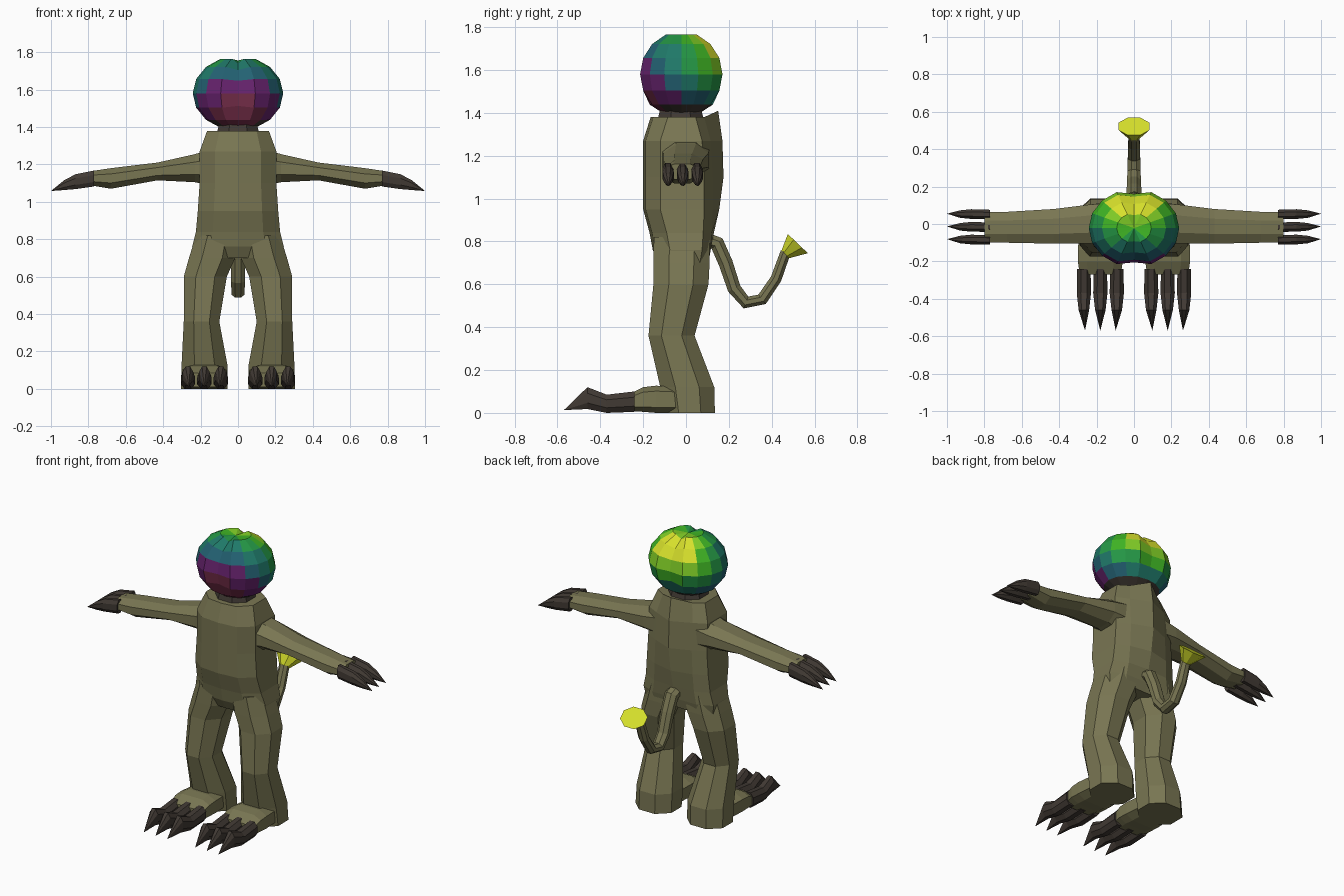
import bpy, bmesh, math
from mathutils import Vector

if "Cube" in bpy.data.objects:
    bpy.data.objects.remove(bpy.data.objects["Cube"], do_unlink=True)


def material(name, r, g, b):
    m = bpy.data.materials.new(name)
    m.use_nodes = True
    m.diffuse_color = (r, g, b, 1)
    m.node_tree.nodes["Principled BSDF"].inputs["Base Color"].default_value = (r, g, b, 1)
    return m


olive = material("olive hide", .19, .18, .085)
dark = material("dark claw", .053, .042, .034)
yellow = material("yellow", .68, .75, .025)
maroon = material("maroon", .2, .03, .075)
purple = material("purple", .13, .016, .15)
blue = material("deep blue", .017, .12, .17)
teal = material("teal", .014, .19, .14)
green = material("green", .018, .31, .06)
lime = material("lime", .05, .46, .018)
chartreuse = material("chartreuse", .22, .62, .02)


def finish(name, bm, *mats):
    bmesh.ops.recalc_face_normals(bm, faces=bm.faces)
    mesh = bpy.data.meshes.new(name)
    bm.to_mesh(mesh)
    bm.free()
    for m in mats:
        mesh.materials.append(m)
    obj = bpy.data.objects.new(name, mesh)
    bpy.context.collection.objects.link(obj)
    return obj


def loft(name, rings, mat, tip=None):
    """Skin a row of rings, closing the ends with a cap or a point."""
    bm = bmesh.new()
    loops = [[bm.verts.new(p) for p in ring] for ring in rings]
    n = len(rings[0])
    for a, b in zip(loops, loops[1:]):
        for i in range(n):
            j = (i + 1) % n
            bm.faces.new((a[i], a[j], b[j], b[i]))
    bm.faces.new(loops[0])
    if tip:
        point = bm.verts.new(tip)
        for i in range(n):
            bm.faces.new((loops[-1][i], loops[-1][(i + 1) % n], point))
    else:
        bm.faces.new(loops[-1])
    return finish(name, bm, mat)


def box_ring(axis, side, pos, a0, a1, b0, b1, cut=.28):
    """Octagon with cut corners across one axis; a and b are the other two axes."""
    ca, cb = (a1 - a0) * cut, (b1 - b0) * cut
    flat = [(a0 + ca, b0), (a1 - ca, b0), (a1, b0 + cb), (a1, b1 - cb),
            (a1 - ca, b1), (a0 + ca, b1), (a0, b1 - cb), (a0, b0 + cb)]
    ring = []
    for a, b in flat:
        p = [a, b]
        p.insert(axis, pos)
        ring.append((p[0] * side, p[1], p[2]))
    return ring


# Torso: half section mirrored, with a raised ridge down the back
def torso_ring(z, half, front, back, ridge, lift=0):
    right = [(half * .6, front + .012, z), (half, front + .08, z),
             (half, back - .04, z), (half * .62, back, z)]
    left = [(-x, y, h) for x, y, h in reversed(right)]
    return [(0, front, z)] + right + [(0, ridge, z + lift)] + left


loft("torso", [torso_ring(*r) for r in (
    (.70, .235, -.125, .105, .1),
    (.76, .245, -.155, .115, .115),
    (.84, .225, -.17, .12, .13),
    (.95, .215, -.2, .125, .155),
    (1.10, .205, -.2, .125, .175),
    (1.27, .205, -.2, .115, .17),
    (1.38, .165, -.165, .085, .15, .03))], olive)

for side, label in ((1, "left"), (-1, "right")):
    # Arm
    loft(label + "_arm", [box_ring(0, side, *r) for r in (
        (.12, -.13, .11, 1.08, 1.29),
        (.23, -.105, .105, 1.105, 1.255),
        (.43, -.105, .08, 1.115, 1.21),
        (.68, -.1, .065, 1.07, 1.18),
        (.80, -.1, .065, 1.09, 1.162))], olive)
    # Fingers
    for i, y in enumerate((.053, -.015, -.083)):
        loft(f"{label}_finger_{i + 1}", [
            box_ring(0, side, .77, y - .027, y + .023, 1.082, 1.167),
            box_ring(0, side, .87, y - .026, y + .026, 1.068, 1.147),
            box_ring(0, side, .93, y - .02, y + .02, 1.063, 1.115),
        ], dark, tip=(side, y + .002, 1.058))
    # Leg
    loft(label + "_leg", [box_ring(2, side, *r) for r in (
        (0, .055, .305, -.1, .135),
        (.12, .055, .302, -.12, .132),
        (.36, .1, .29, -.175, .04),
        (.60, .06, .29, -.152, .105),
        (.70, .015, .262, -.152, .11),
        (.82, .0, .225, -.15, .11))], olive)
    # Foot
    loft(label + "_foot", [box_ring(1, side, *r, .2) for r in (
        (-.0, .07, .29, 0, .12),
        (-.14, .06, .3, 0, .127),
        (-.20, .06, .3, .005, .12),
        (-.27, .07, .29, .01, .085))], olive)
    # Toes
    for i, x in enumerate((.092, .18, .268)):
        loft(f"{label}_toe_{i + 1}", [
            box_ring(1, side, -.24, x - .036, x + .036, .005, .1),
            box_ring(1, side, -.37, x - .038, x + .038, 0, .085),
            box_ring(1, side, -.46, x - .028, x + .028, .018, .12),
        ], dark, tip=(side * (.18 + (x - .18) * .93), -.57, .013))


# Tail: octagons square to a path in the middle plane
def tail_ring(y, z, tangent, wide, thick):
    normal = Vector((0, -tangent.z, tangent.y))
    ring = []
    for i in range(8):
        a = math.pi * (i + .5) / 4
        ring.append(Vector((math.cos(a) * wide, y, z)) + normal * math.sin(a) * thick)
    return ring


path = [Vector((0, y, z)) for y, z in (
    (.08, .81), (.145, .79), (.185, .70), (.225, .58), (.28, .515),
    (.355, .53), (.42, .625), (.465, .75))]
rings = []
for i, p in enumerate(path):
    t = (path[min(i + 1, len(path) - 1)] - path[max(i - 1, 0)]).normalized()
    rings.append(tail_ring(p.y, p.z, t, .046 - .002 * i, .04 - .002 * i))
loft("tail", rings, olive)

# Flared tail end
facing = Vector((0, .69, .72)).normalized()
loft("tail_flare", [tail_ring(.462, .738, facing, .03, .026),
                    tail_ring(.522, .79, facing, .09, .07)], yellow)

# Head: faceted ball, pressed in along the middle, banded from front to upper back
bm = bmesh.new()
bmesh.ops.create_uvsphere(bm, u_segments=16, v_segments=8, radius=1)
bands = [(-.77, 2), (-.42, 1), (-.02, 3), (.26, 4), (.52, 5), (.72, 6), (.87, 7), (2, 8)]
axis = Vector((0, .75, .66)).normalized()
for f in bm.faces:
    c = f.calc_center_median().normalized()
    level = c.dot(axis)
    if c.z + .3 * max(0, -c.y) < -.72:
        f.material_index = 0
    else:
        f.material_index = next(index for limit, index in bands if level < limit)
for v in bm.verts:
    if abs(v.co.x) < .02 and v.co.z > -.6:
        v.co *= .88
    v.co = Vector((v.co.x * .242, v.co.y * .208 - .022, v.co.z * .2 + 1.58))
finish("head", bm, dark, purple, maroon, blue, teal, green, lime, chartreuse, yellow)

# Neck
loft("neck", [box_ring(2, 1, z, -w, w, -w - .02, w - .03)
              for z, w in ((1.34, .12), (1.42, .1))], dark)
